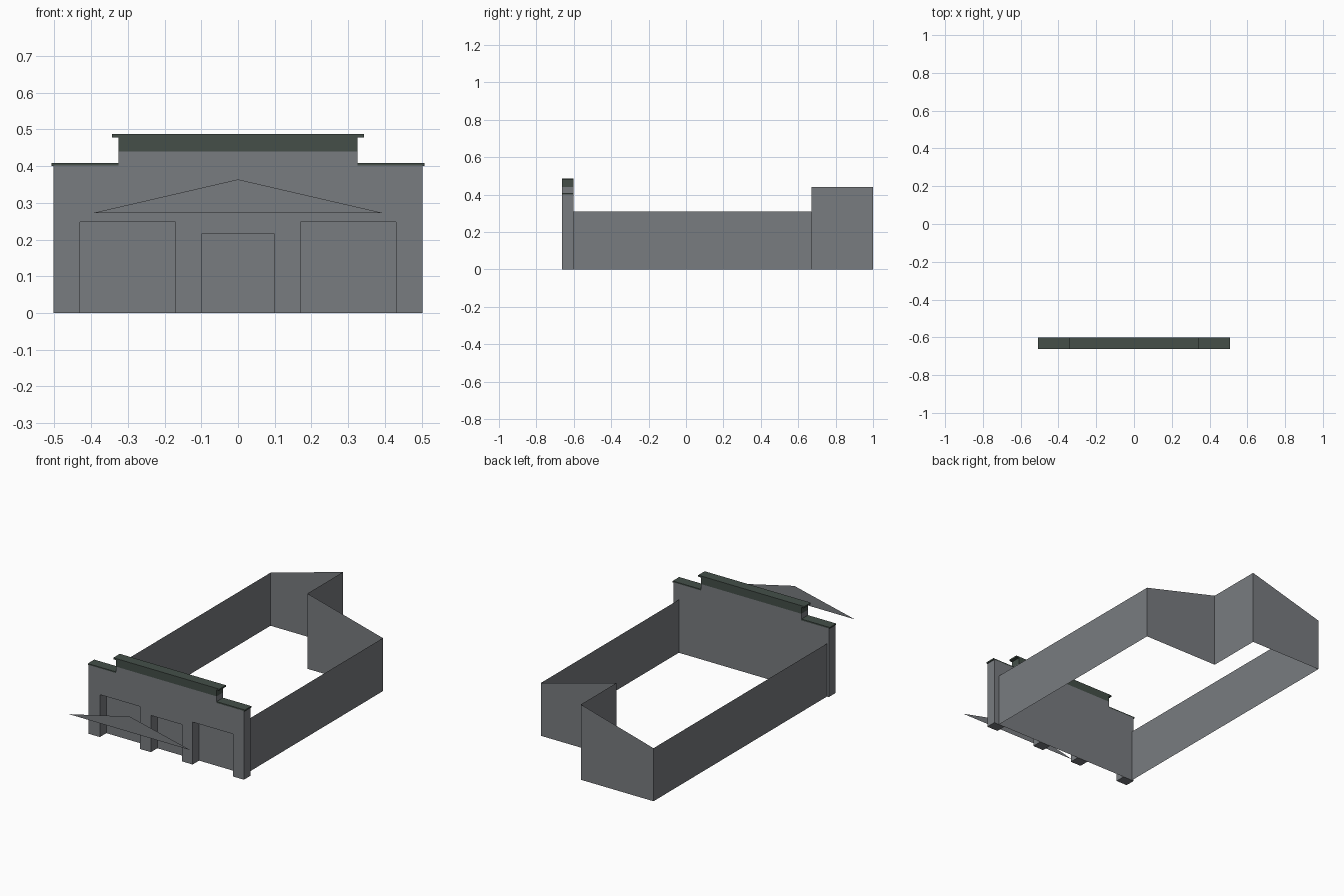
import bpy, bmesh
from mathutils import Vector

if "Cube" in bpy.data.objects:
    bpy.data.objects.remove(bpy.data.objects["Cube"])


def material(name, rgb):
    m = bpy.data.materials.new(name)
    m.diffuse_color = (*rgb, 1)
    m.use_nodes = True
    m.node_tree.nodes["Principled BSDF"].inputs["Base Color"].default_value = m.diffuse_color
    return m


GREY = material("grey_wall", (0.19, 0.20, 0.215))
GREEN = material("dark_green_trim", (0.058, 0.078, 0.066))

FRONT, BACK = -0.662, -0.602   # facade depth range


def finish(name, bm, mat):
    me = bpy.data.meshes.new(name)
    bm.to_mesh(me)
    bm.free()
    ob = bpy.data.objects.new(name, me)
    ob.data.materials.append(mat)
    bpy.context.collection.objects.link(ob)
    return ob


def polygon(name, points, mat):
    bm = bmesh.new()
    bm.faces.new([bm.verts.new(p) for p in points])
    return finish(name, bm, mat)


def box(name, x0, x1, z0, z1, mat):
    bm = bmesh.new()
    bmesh.ops.create_cube(bm, size=1)
    for v in bm.verts:
        v.co = Vector((x0 if v.co.x < 0 else x1,
                       FRONT if v.co.y < 0 else BACK,
                       z0 if v.co.z < 0 else z1))
    return finish(name, bm, mat)


# Facade: stepped outline with three openings, extruded back to a closed panel
step = [(0.502, 0), (0.502, 0.402), (0.325, 0.402), (0.325, 0.44)]
top = step + [(-x, z) for x, z in reversed(step)]
openings = []
for x0, x1, h in ((-0.43, -0.17, 0.248), (-0.10, 0.10, 0.215), (0.17, 0.43, 0.248)):
    openings += [(x0, 0), (x0, h), (x1, h), (x1, 0)]

bm = bmesh.new()
face = bm.faces.new([bm.verts.new((x, FRONT, z)) for x, z in top + openings])
border = list(face.edges)
new = bmesh.ops.extrude_edge_only(bm, edges=border)["geom"]
bmesh.ops.translate(bm, vec=(0, BACK - FRONT, 0),
                    verts=[g for g in new if isinstance(g, bmesh.types.BMVert)])
bmesh.ops.recalc_face_normals(bm, faces=bm.faces)
if face.normal.y > 0:
    bmesh.ops.reverse_faces(bm, faces=bm.faces)
finish("facade", bm, GREY)
polygon("facade_back_panel", [(x, BACK, z) for x, z in reversed(top)], GREY)

# Green parapet band and caps
box("parapet_band", -0.325, 0.325, 0.44, 0.478, GREEN)
box("parapet_cap", -0.343, 0.343, 0.478, 0.487, GREEN)
for side, x0, x1 in (("left", -0.508, -0.323), ("right", 0.323, 0.508)):
    box(side + "_shoulder_cap", x0, x1, 0.401, 0.409, GREEN)

# Free-standing gable sheet in front
polygon("front_gable", [(-0.393, -1, 0.273), (0.393, -1, 0.273), (0, -1, 0.364)], GREY)

# Thin outer walls with a stepped rear gable: plan position and wall height
path = [(0.468, BACK, 0.31), (0.468, 0.67, 0.31), (-0.02, 0.67, 0.44),
        (-0.02, 1.0, 0.44), (-0.49, 1.0, 0.31), (-0.49, BACK, 0.31)]
bm = bmesh.new()
cols = [(bm.verts.new((x, y, 0)), bm.verts.new((x, y, h))) for x, y, h in path]
for (a, b), (c, d) in zip(cols, cols[1:]):
    bm.faces.new((a, c, d, b))
finish("outer_walls", bm, GREY)
